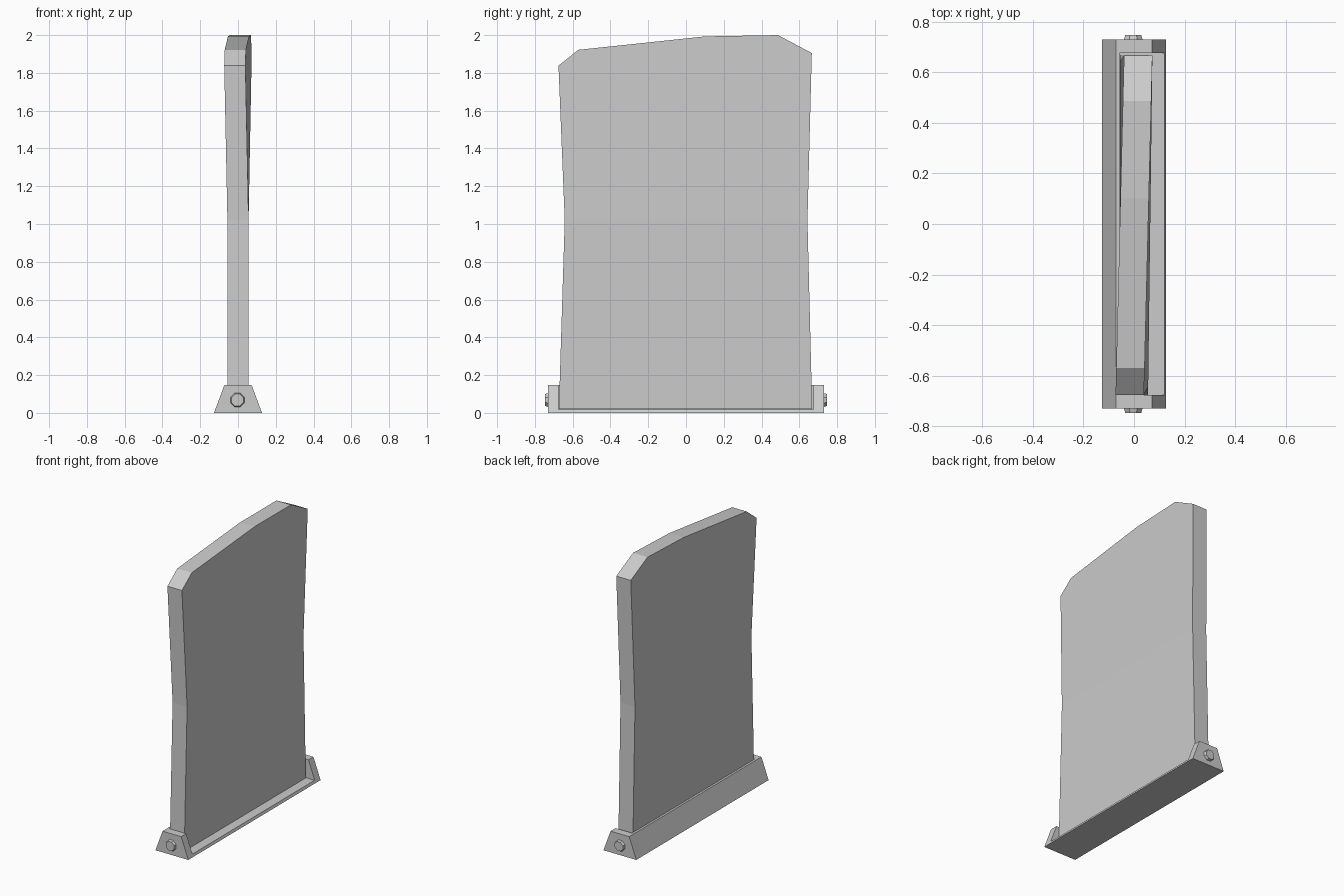
import bpy, bmesh, math
from mathutils import Matrix

if "Cube" in bpy.data.objects:
    bpy.data.objects.remove(bpy.data.objects["Cube"])


def finish(name, bm):
    bmesh.ops.recalc_face_normals(bm, faces=bm.faces[:])
    mesh = bpy.data.meshes.new(name)
    bm.to_mesh(mesh)
    bm.free()
    obj = bpy.data.objects.new(name, mesh)
    bpy.context.collection.objects.link(obj)
    return obj


def prism(name, profile, y0, y1):
    """Extrude an (x, z) profile along y."""
    bm = bmesh.new()
    face = bm.faces.new([bm.verts.new((x, y0, z)) for x, z in profile])
    ext = bmesh.ops.extrude_face_region(bm, geom=[face])["geom"]
    verts = [v for v in ext if isinstance(v, bmesh.types.BMVert)]
    bmesh.ops.translate(bm, verts=verts, vec=(0, y1 - y0, 0))
    return finish(name, bm)


# Panel: (y, z) outline, split at the waist, upper half slightly twisted
WAIST = 1.02
HALF = 0.056
outline = [(-0.673, 0.02), (0.668, 0.02), (0.643, WAIST), (0.666, 1.905),
           (0.487, 2.0), (0.10, 1.993), (-0.57, 1.922), (-0.675, 1.838),
           (-0.642, WAIST)]
bm = bmesh.new()
sides = []
for s in (-1, 1):
    ring = []
    for y, z in outline:
        twist = 0.025 * y if z > WAIST else 0
        ring.append(bm.verts.new((s * HALF + twist, y, z)))
    bm.faces.new([ring[i] for i in (0, 1, 2, 8)])
    bm.faces.new(ring[2:9])
    sides.append(ring)
n = len(outline)
for i in range(n):
    j = (i + 1) % n
    bm.faces.new([sides[0][i], sides[0][j], sides[1][j], sides[1][i]])
finish("panel", bm)

# Channel: floor plate with one sloped wall behind the panel
prism("base_channel",
      [(-0.127, 0), (0.127, 0), (0.12, 0.018), (-0.057, 0.018),
       (-0.057, 0.148), (-0.072, 0.148)], -0.675, 0.675)

# End brackets and tapered eight-sided bolts
bracket = [(-0.127, 0), (0.127, 0), (0.072, 0.148), (-0.072, 0.148)]
for s, label in ((-1, "front"), (1, "back")):
    prism(label + "_bracket", bracket, s * 0.675, s * 0.73)
    bm = bmesh.new()
    bmesh.ops.create_cone(
        bm, cap_ends=True, segments=8, radius1=0.042, radius2=0.034, depth=0.025,
        matrix=Matrix.Translation((-0.003, s * 0.7345, 0.068))
        @ Matrix.Rotation(-s * math.pi / 2, 4, 'X')
        @ Matrix.Rotation(math.pi / 8, 4, 'Z'))
    finish(label + "_bolt", bm)
